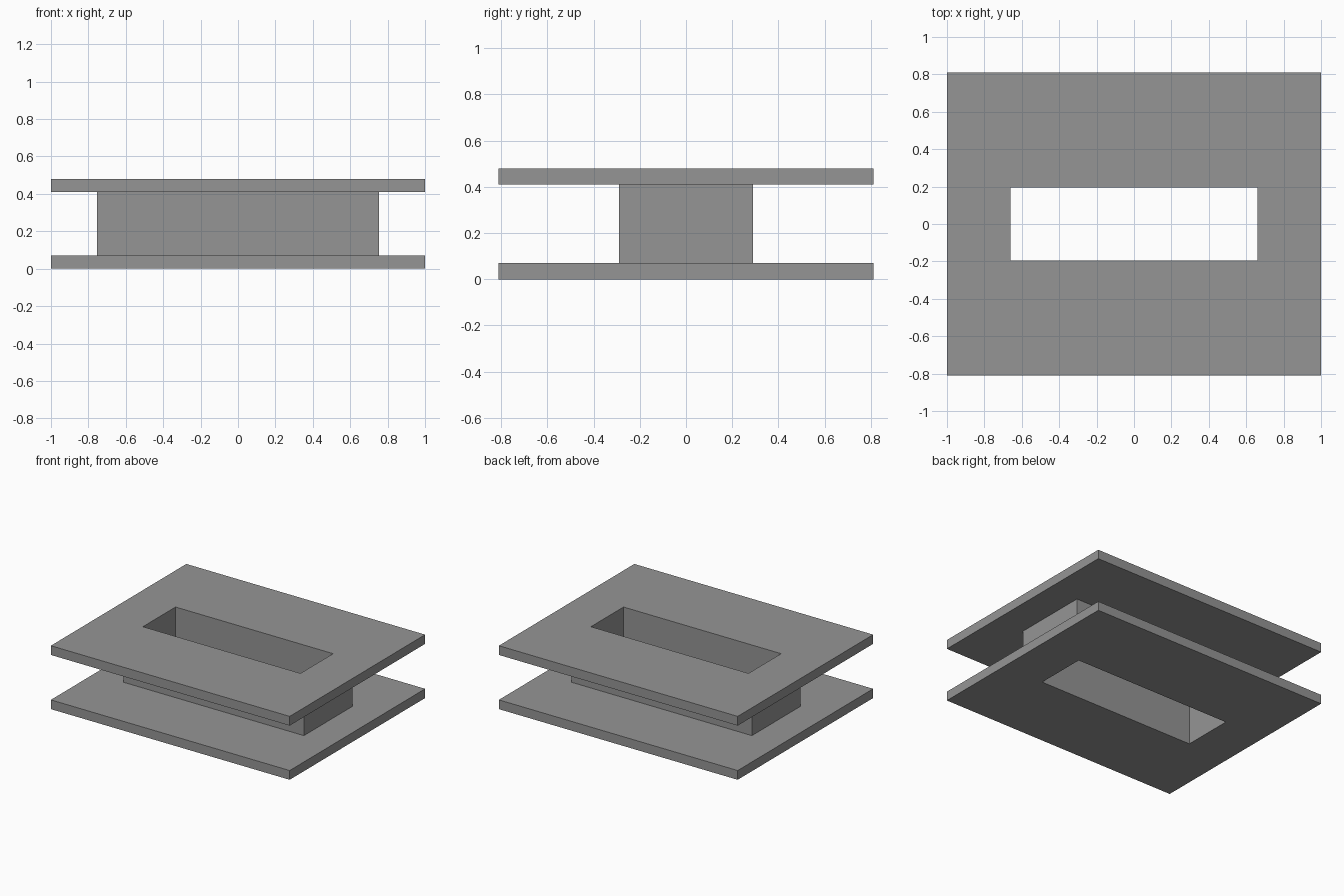
import bpy
import bmesh

if "Cube" in bpy.data.objects:
    bpy.data.objects.remove(bpy.data.objects["Cube"])

# Half sizes (x, y) of the rectangular outlines
HOLE = (0.66, 0.195)
CORE = (0.755, 0.29)
FLANGE = (1.0, 0.81)
HEIGHT, PLATE = 0.48, 0.07

# Closed cross-section of the hollow bobbin: outline and height of each ring
profile = [
    (HOLE, 0), (FLANGE, 0), (FLANGE, PLATE), (CORE, PLATE),
    (CORE, HEIGHT - PLATE), (FLANGE, HEIGHT - PLATE),
    (FLANGE, HEIGHT), (HOLE, HEIGHT),
]

grey = bpy.data.materials.new("mid grey")
grey.diffuse_color = (0.3, 0.3, 0.3, 1)
grey.use_nodes = True
grey.node_tree.nodes["Principled BSDF"].inputs["Base Color"].default_value = grey.diffuse_color

# Two flanges, core and through hole as one continuous body
bm = bmesh.new()
corners = [(-1, -1), (1, -1), (1, 1), (-1, 1)]
rings = [[bm.verts.new((sx * half[0], sy * half[1], z)) for sx, sy in corners]
         for half, z in profile]
for i, lower in enumerate(rings):
    upper = rings[(i + 1) % len(rings)]
    for k in range(4):
        n = (k + 1) % 4
        bm.faces.new((lower[k], lower[n], upper[n], upper[k]))
bmesh.ops.recalc_face_normals(bm, faces=bm.faces)

mesh = bpy.data.meshes.new("flanged_bobbin")
bm.to_mesh(mesh)
bm.free()
mesh.materials.append(grey)
bobbin = bpy.data.objects.new("flanged_bobbin", mesh)
bpy.context.collection.objects.link(bobbin)
